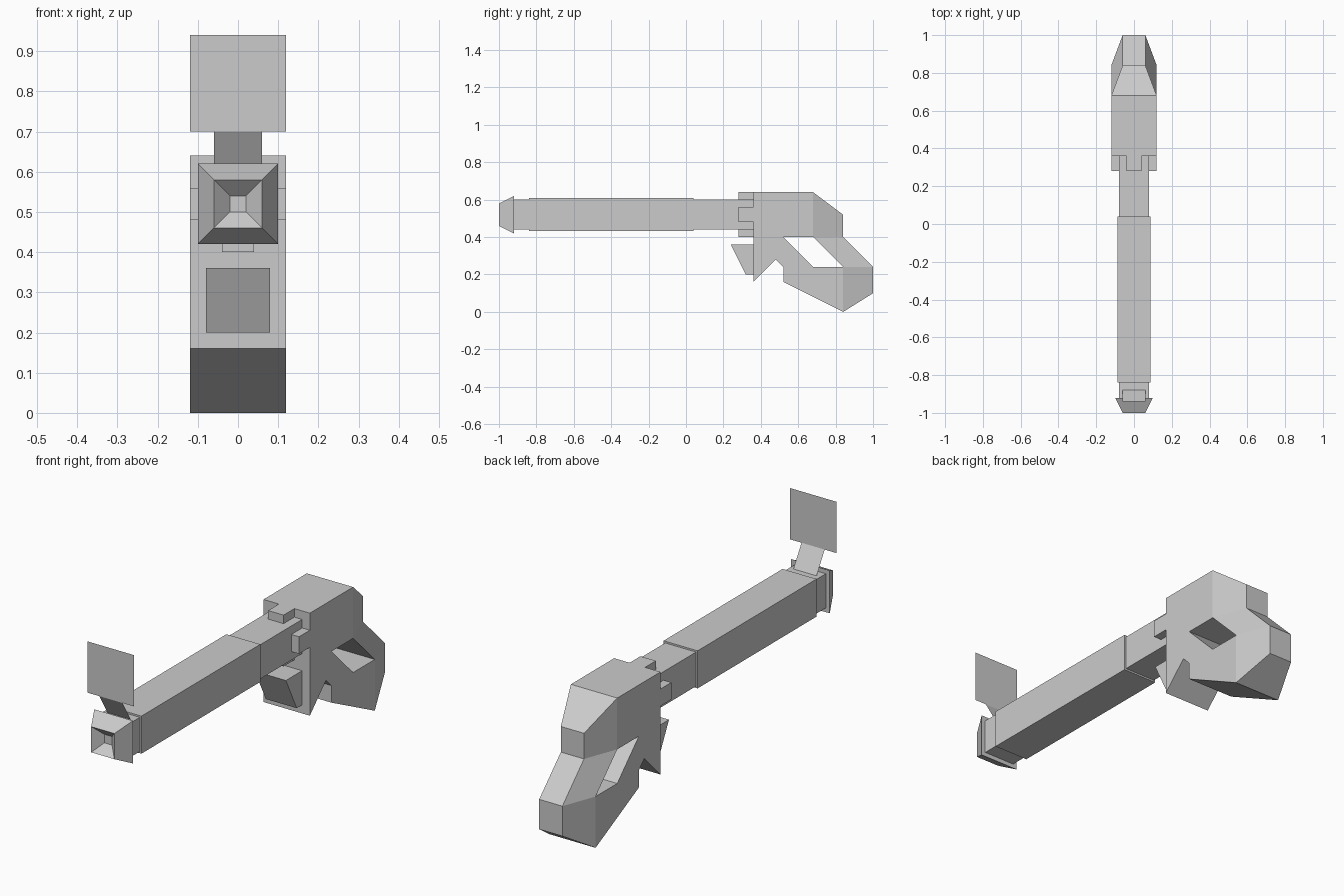
import bpy, bmesh

if "Cube" in bpy.data.objects:
    bpy.data.objects.remove(bpy.data.objects["Cube"])


def finish(name, bm, closed=True):
    if closed:
        bmesh.ops.recalc_face_normals(bm, faces=bm.faces)
    mesh = bpy.data.meshes.new(name)
    bm.to_mesh(mesh)
    bm.free()
    obj = bpy.data.objects.new(name, mesh)
    bpy.context.collection.objects.link(obj)
    return obj


def mirrored_solid(name, points, side_faces):
    """Solid from (y, z, half_width) points; side faces on both sides, rims bridged."""
    bm = bmesh.new()
    right = [bm.verts.new((w, y, z)) for y, z, w in points]
    left = [bm.verts.new((-w, y, z)) for y, z, w in points]
    for f in side_faces:
        bm.faces.new([right[i] for i in f])
        bm.faces.new([left[i] for i in reversed(f)])
    edges = [(f[i - 1], f[i]) for f in side_faces for i in range(len(f))]
    for a, b in edges:
        if (b, a) not in edges:
            bm.faces.new((right[b], right[a], left[a], left[b]))
    return finish(name, bm)


def box(name, x0, x1, y0, y1, z0, z1):
    bm = bmesh.new()
    bmesh.ops.create_cube(bm, size=1)
    for v in bm.verts:
        v.co = ((x0 + x1) / 2 + v.co.x * (x1 - x0),
                (y0 + y1) / 2 + v.co.y * (y1 - y0),
                (z0 + z1) / 2 + v.co.z * (z1 - z0))
    return finish(name, bm)


def sheet(name, half_width, low, high):
    bm = bmesh.new()
    coords = [(-half_width, *low), (half_width, *low),
              (half_width, *high), (-half_width, *high)]
    bm.faces.new([bm.verts.new(c) for c in coords])
    return finish(name, bm, closed=False)


AXIS = 0.52  # height of the barrel centre line

# Barrel core and thicker sleeve
box("barrel_core", -0.08, 0.08, -0.92, 0.36, AXIS - 0.08, AXIS + 0.08)
box("barrel_sleeve", -0.088, 0.088, -0.84, 0.04, AXIS - 0.088, AXIS + 0.088)

# Muzzle: square rings lofted from the back flange to the recessed bore
bm = bmesh.new()
rings = []
for y, r in [(-0.92, 0.10), (-1.0, 0.06), (-0.96, 0.02)]:
    rings.append([bm.verts.new((sx * r, y, AXIS + sz * r))
                  for sx, sz in [(-1, -1), (1, -1), (1, 1), (-1, 1)]])
for a, b in zip(rings, rings[1:]):
    for i in range(4):
        bm.faces.new((a[i - 1], a[i], b[i], b[i - 1]))
bm.faces.new(rings[0])
bm.faces.new(rings[-1])
finish("muzzle", bm)

# Sight: slanted stem and upright plate, both thin sheets
sheet("sight_stem", 0.06, (-0.88, 0.60), (-0.94, 0.70))
sheet("sight_plate", 0.12, (-0.94, 0.70), (-0.94, 0.94))

# Body and grip with a through hole and tapered rear
W, N = 0.12, 0.06
body_points = [
    (0.36, 0.64, W), (0.68, 0.64, W), (0.84, 0.52, N), (0.84, 0.40, N),
    (1.00, 0.24, N), (1.00, 0.10, N), (0.84, 0.00, W), (0.52, 0.16, W),
    (0.52, 0.24, W), (0.48, 0.28, W), (0.36, 0.16, W),
    (0.52, 0.40, W), (0.68, 0.40, W), (0.84, 0.24, W), (0.68, 0.24, W)]
mirrored_solid("body", body_points, [
    (0, 1, 12, 11, 9, 10), (1, 2, 3, 12), (12, 3, 4, 13),
    (13, 4, 5, 6), (6, 7, 8, 14, 13), (8, 9, 11, 14)])

# Four prongs clamping the barrel
box("prong_top", -0.04, 0.04, 0.28, 0.36, 0.60, 0.64)
box("prong_bottom", -0.04, 0.04, 0.28, 0.36, 0.40, 0.44)
box("prong_right", 0.08, 0.12, 0.28, 0.36, 0.48, 0.56)
box("prong_left", -0.12, -0.08, 0.28, 0.36, 0.48, 0.56)

# Wedge in front of the body
mirrored_solid("front_wedge", [(0.24, 0.36, 0.08), (0.36, 0.36, 0.08),
                               (0.36, 0.20, 0.08), (0.32, 0.20, 0.08)], [(0, 1, 2, 3)])
